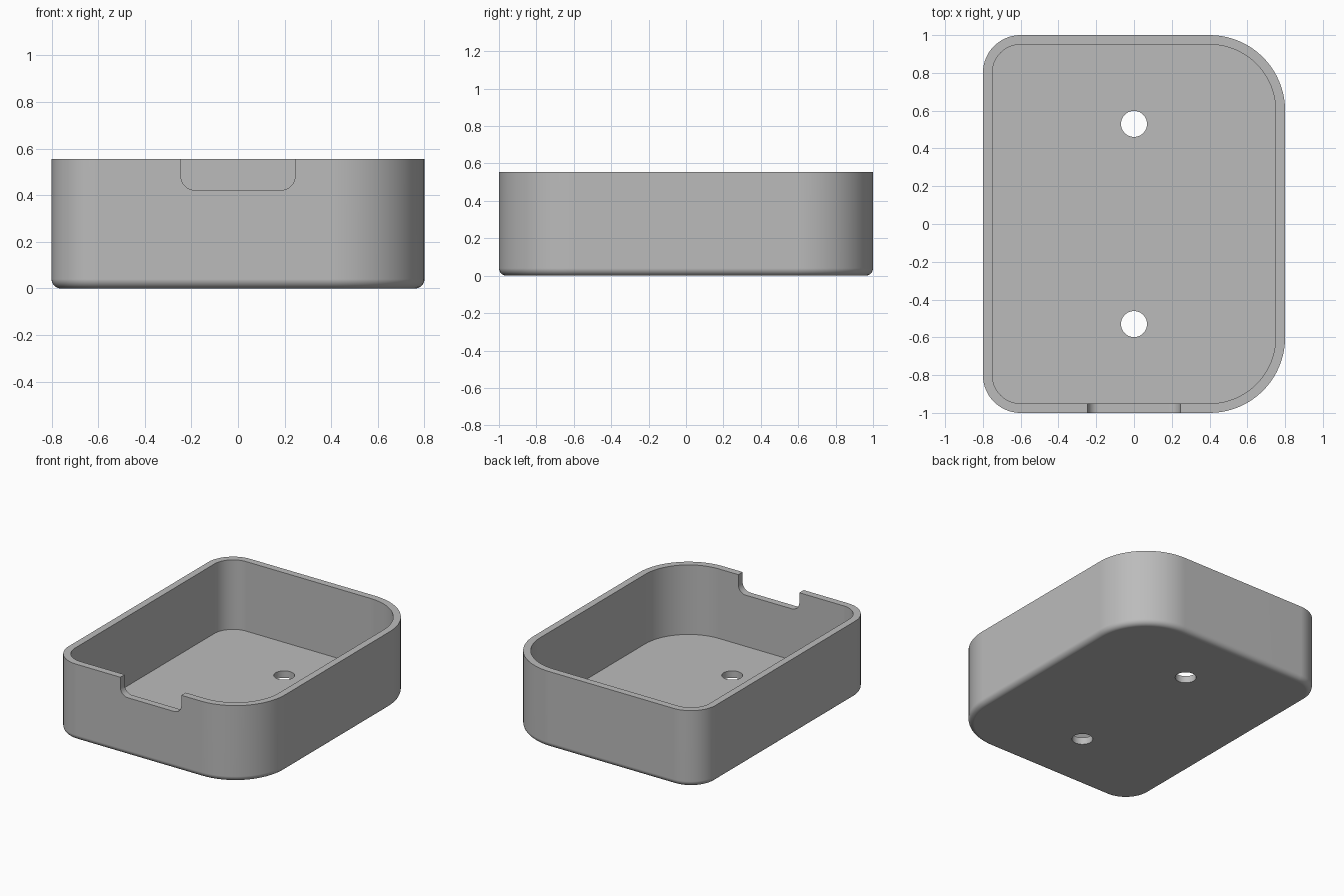
import bpy, bmesh
from math import sin, cos, pi

HALF_X, HALF_Y, HEIGHT = 0.8, 1.0, 0.555
WALL, FILLET = 0.05, 0.04
SMALL_R, LARGE_R = 0.2, 0.4

cube = bpy.data.objects.get("Cube")
if cube:
    bpy.data.objects.remove(cube, do_unlink=True)

grey = bpy.data.materials.new("plain grey")
grey.use_nodes = True
colour = (0.50, 0.50, 0.50, 1)
grey.diffuse_color = colour
grey.node_tree.nodes["Principled BSDF"].inputs["Base Color"].default_value = colour


def arc(cx, cy, r, start, end, steps):
    angles = [start + (end - start) * i / steps for i in range(steps + 1)]
    return [(cx + r * cos(a), cy + r * sin(a)) for a in angles]


def outline(inset):
    """Rounded rectangle with larger corners on the +x side."""
    points = []
    corners = [(1, 1, LARGE_R), (-1, 1, SMALL_R), (-1, -1, SMALL_R), (1, -1, LARGE_R)]
    for i, (sx, sy, r) in enumerate(corners):
        points += arc(sx * (HALF_X - r), sy * (HALF_Y - r), r - inset,
                      i * pi / 2, (i + 1) * pi / 2, 20)
    return points


def loft(name, rings):
    """Closed solid through rings of equal point count."""
    bm = bmesh.new()
    loops = [[bm.verts.new(p) for p in ring] for ring in rings]
    n = len(loops[0])
    for low, high in zip(loops, loops[1:]):
        for i in range(n):
            j = (i + 1) % n
            bm.faces.new((low[i], low[j], high[j], high[i]))
    bm.faces.new(loops[0][::-1])
    bm.faces.new(loops[-1])
    bmesh.ops.recalc_face_normals(bm, faces=bm.faces)
    mesh = bpy.data.meshes.new(name)
    bm.to_mesh(mesh)
    bm.free()
    obj = bpy.data.objects.new(name, mesh)
    bpy.context.collection.objects.link(obj)
    return obj


# Tray shell: filleted underside, walls, flat rim, inner walls and floor
levels = []
for i in range(9):
    a = i / 8 * pi / 2
    levels.append((FILLET * (1 - sin(a)), FILLET * (1 - cos(a))))
levels += [(0, HEIGHT), (WALL, HEIGHT), (WALL, WALL)]
tray = loft("tray", [[(x, y, z) for x, y in outline(inset)] for inset, z in levels])
tray.data.materials.append(grey)

# Cutters for the two floor holes
cutters = []
for y, label in ((0.53, "back"), (-0.53, "front")):
    circle = arc(0, y, 0.069, 0, 2 * pi, 48)[:-1]
    cutters.append(loft(label + "_hole_cutter",
                        [[(px, py, z) for px, py in circle] for z in (-0.1, 0.2)]))

# Cutter for the front notch, rounded at its lower corners
w, low, r = 0.245, 0.422, 0.06
profile = arc(-w + r, low + r, r, pi, 1.5 * pi, 12)
profile += arc(w - r, low + r, r, 1.5 * pi, 2 * pi, 12)
profile += [(w, 0.7), (-w, 0.7)]
cutters.append(loft("notch_cutter",
                    [[(x, y, z) for x, z in profile] for y in (-1.1, -0.85)]))

bpy.ops.object.select_all(action="DESELECT")
bpy.context.view_layer.objects.active = tray
tray.select_set(True)
for cutter in cutters:
    cutter.hide_render = True
    mod = tray.modifiers.new(cutter.name, "BOOLEAN")
    mod.operation, mod.solver, mod.object = "DIFFERENCE", "EXACT", cutter
    bpy.ops.object.modifier_apply(modifier=mod.name)
    bpy.data.objects.remove(cutter, do_unlink=True)

# Smooth rounded walls, crisp rim, flat floor
bpy.ops.object.shade_smooth_by_angle(angle=pi / 6)
weighted = tray.modifiers.new("weighted_normals", "WEIGHTED_NORMAL")
weighted.keep_sharp = True
